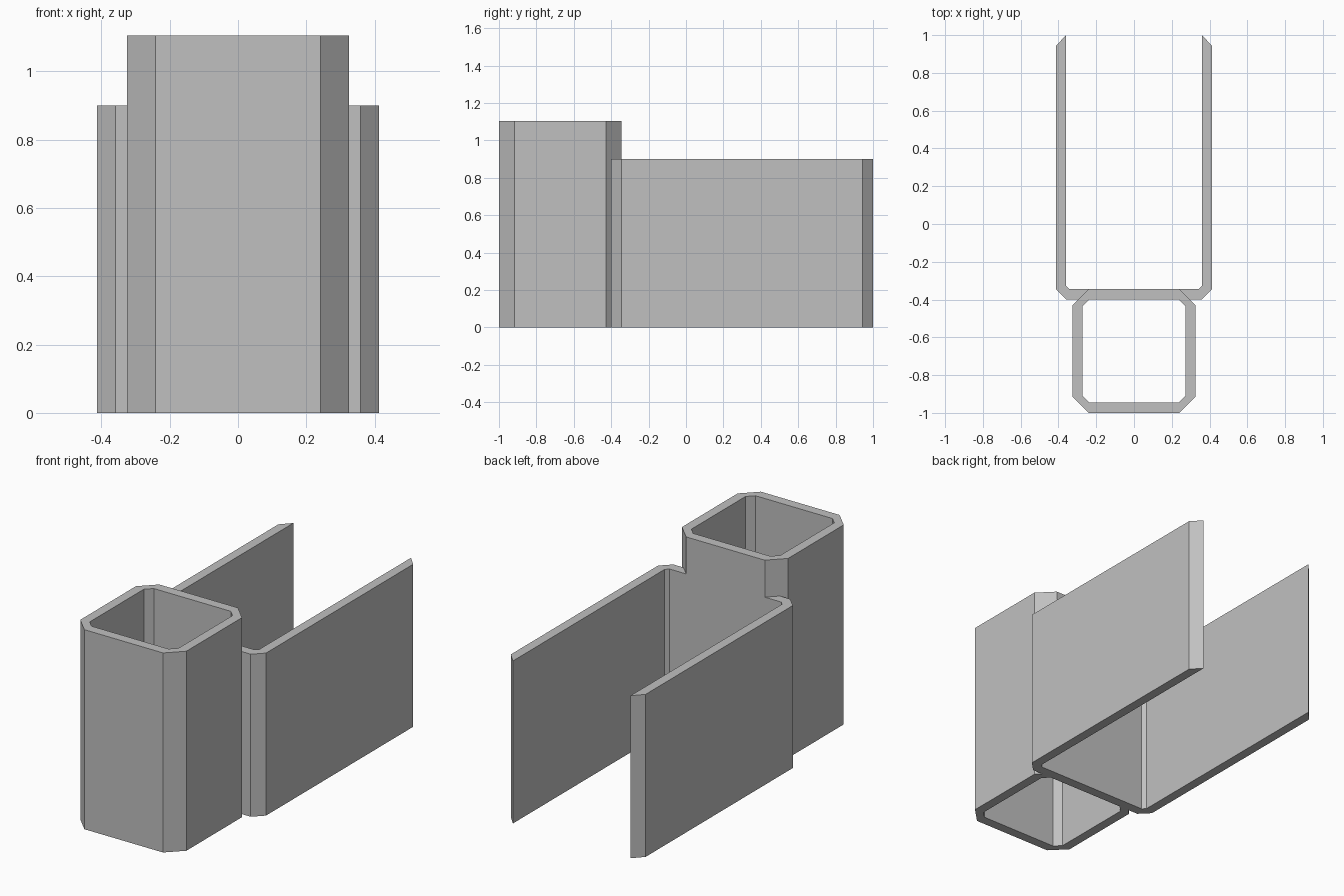
import bpy
import bmesh

cube = bpy.data.objects.get("Cube")
if cube:
    bpy.data.objects.remove(cube, do_unlink=True)

# Single grey material
GREY = (0.53, 0.53, 0.53, 1.0)
grey = bpy.data.materials.new("plain grey")
grey.use_nodes = True
grey.diffuse_color = GREY
grey.node_tree.nodes["Principled BSDF"].inputs["Base Color"].default_value = GREY


def chamfered_rect(half_x, y0, y1, cut):
    """Eight-point loop of a rectangle with cut corners."""
    right = [(half_x - cut, y0), (half_x, y0 + cut),
             (half_x, y1 - cut), (half_x - cut, y1)]
    return right + [(-x, y) for x, y in reversed(right)]


def wall(name, outer, inner, height, closed):
    """Upright wall between two matching outlines."""
    bm = bmesh.new()
    rings = [[bm.verts.new((x, y, z)) for x, y in line]
             for line, z in ((outer, 0), (outer, height), (inner, height), (inner, 0))]
    n = len(outer)
    for i in range(n if closed else n - 1):
        j = (i + 1) % n
        for k in range(4):
            a, b = rings[k], rings[(k + 1) % 4]
            bm.faces.new((a[i], a[j], b[j], b[i]))
    if not closed:
        for i in (0, n - 1):
            bm.faces.new([ring[i] for ring in rings])
    bmesh.ops.recalc_face_normals(bm, faces=bm.faces)
    mesh = bpy.data.meshes.new(name)
    bm.to_mesh(mesh)
    bm.free()
    mesh.materials.append(grey)
    obj = bpy.data.objects.new(name, mesh)
    bpy.context.collection.objects.link(obj)
    return obj


def mirrored(half):
    """Extend a right-hand path to the left side."""
    return half + [(-x, y) for x, y in reversed(half)]


# Tall tube with cut corners
wall("square_tube",
     chamfered_rect(0.325, -1.0, -0.345, 0.084),
     chamfered_rect(0.272, -0.945, -0.4, 0.036),
     1.105, True)

# Open channel behind the tube, with bevelled free ends
wall("channel",
     mirrored([(0.413, 0.943), (0.413, -0.345), (0.358, -0.4)]),
     mirrored([(0.36, 1.0), (0.36, -0.327), (0.342, -0.345)]),
     0.9, False)
